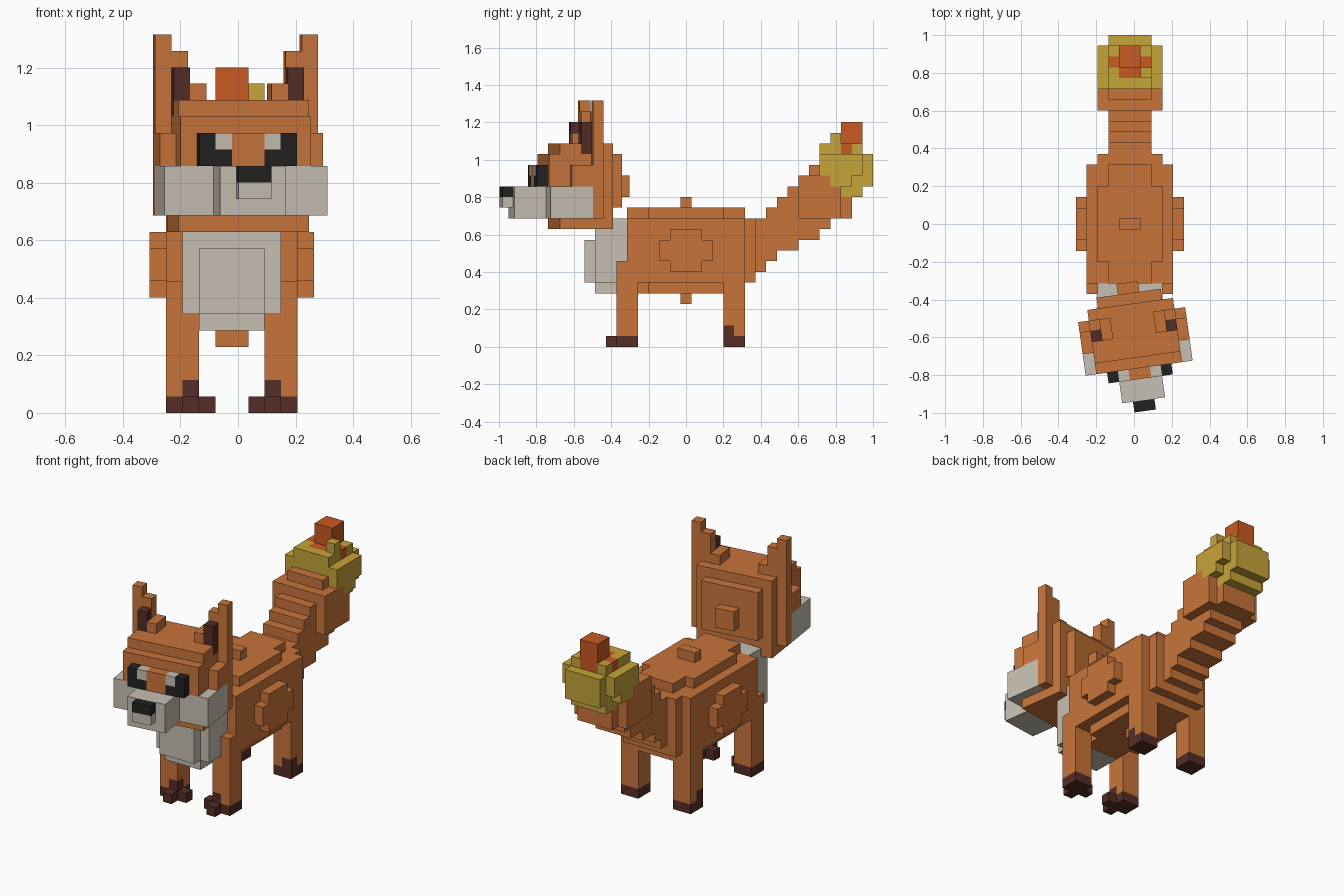
import bpy
import bmesh
import math
from mathutils import Matrix, Vector

if "Cube" in bpy.data.objects:
    bpy.data.objects.remove(bpy.data.objects["Cube"], do_unlink=True)

UNIT = 0.0572  # edge of one block


def make_material(name, colour):
    material = bpy.data.materials.new(name)
    material.use_nodes = True
    material.diffuse_color = (*colour, 1)
    material.node_tree.nodes["Principled BSDF"].inputs["Base Color"].default_value = (*colour, 1)
    return material


orange = make_material("orange fur", (.58, .175, .042))
brown = make_material("dark brown", (.09, .026, .019))
cream = make_material("cream fur", (.57, .52, .445))
black = make_material("black", (.016, .016, .017))
gold = make_material("gold", (.57, .37, .042))
flame = make_material("red orange", (.58, .10, .016))


def block(grid, part, material, x, y, z, mirror=False):
    """Fill a box of cells; a single number for x means a half width."""
    x = x if isinstance(x, tuple) else (-x, x)
    for i in range(*x):
        for j in range(*y):
            for k in range(*z):
                grid[i, j, k] = (part, material)
                if mirror:
                    grid[-i - 1, j, k] = (part, material)


def build(grid, frame):
    """Turn the outer faces of the filled cells into one object per part."""
    for part in dict.fromkeys(p for p, m in grid.values()):
        bm, verts, materials = bmesh.new(), {}, []

        def vertex(corner):
            if corner not in verts:
                verts[corner] = bm.verts.new(frame @ (Vector(corner) * UNIT))
            return verts[corner]

        for cell, (owner, material) in grid.items():
            if owner != part:
                continue
            if material not in materials:
                materials.append(material)
            for axis in range(3):
                for side in (0, 1):
                    near = list(cell)
                    near[axis] += 2 * side - 1
                    if tuple(near) in grid:
                        continue
                    u, w = (axis + 1) % 3, (axis + 2) % 3
                    ring = []
                    for du, dw in ((0, 0), (1, 0), (1, 1), (0, 1)):
                        corner = list(cell)
                        corner[axis] += side
                        corner[u] += du
                        corner[w] += dw
                        ring.append(vertex(tuple(corner)))
                    face = bm.faces.new(ring if side else ring[::-1])
                    face.material_index = materials.index(material)
        mesh = bpy.data.meshes.new(part)
        bm.to_mesh(mesh)
        bm.free()
        for material in materials:
            mesh.materials.append(material)
        bpy.context.collection.objects.link(bpy.data.objects.new(part, mesh))


# Torso: stepped layers with small caps on every side
body = {}
block(body, "torso", orange, x=3, y=(-5, 7), z=(6, 12))
block(body, "torso", orange, x=4, y=(-5, 6), z=(6, 12))
for layer in (5, 12):
    block(body, "torso", orange, x=3, y=(-3, 4), z=(layer, layer + 1))
    block(body, "torso", orange, x=2, y=(-5, 6), z=(layer, layer + 1))
block(body, "torso", orange, x=1, y=(0, 1), z=(4, 14))
block(body, "torso", orange, x=5, y=(-2, 3), z=(8, 10))
block(body, "torso", orange, x=5, y=(-1, 2), z=(7, 11))

# Chest bib
block(body, "chest", cream, x=3, y=(-7, -5), z=(6, 12))
block(body, "chest", cream, x=3, y=(-8, -6), z=(6, 11))
block(body, "chest", cream, x=2, y=(-8, -5), z=(5, 6))
block(body, "chest", cream, x=2, y=(-9, -8), z=(6, 10))

# Legs and paws
block(body, "front_legs", orange, x=(2, 4), y=(-6, -4), z=(1, 6), mirror=True)
block(body, "front_legs", orange, x=(3, 4), y=(-6, -4), z=(6, 8), mirror=True)
block(body, "hind_legs", orange, x=(2, 4), y=(4, 6), z=(1, 7), mirror=True)
block(body, "front_paws", brown, x=(2, 4), y=(-6, -4), z=(0, 1), mirror=True)
block(body, "front_paws", brown, x=(2, 3), y=(-7, -6), z=(0, 1), mirror=True)
block(body, "front_paws", brown, x=(1, 2), y=(-6, -5), z=(0, 1), mirror=True)
block(body, "front_paws", brown, x=(2, 3), y=(-6, -5), z=(1, 2), mirror=True)
block(body, "hind_paws", brown, x=(2, 4), y=(4, 6), z=(0, 1), mirror=True)
block(body, "hind_paws", brown, x=(3, 4), y=(4, 5), z=(1, 2), mirror=True)

# Tail: rising columns, thicker toward the tip
tail_columns = [(7, 12), (8, 13), (9, 14), (9, 15), (10, 16), (10, 17), (11, 17), (12, 16), (12, 15)]
for step, span in enumerate(tail_columns):
    block(body, "tail", orange, x=2, y=(7 + step, 8 + step), z=span)
block(body, "tail", orange, x=3, y=(11, 15), z=(12, 16))

# Glowing tail tip
block(body, "tail_tip", gold, x=2, y=(13, 14), z=(16, 19))
block(body, "tail_tip", gold, x=2, y=(14, 15), z=(15, 19))
block(body, "tail_tip", gold, x=2, y=(15, 17), z=(14, 19))
block(body, "tail_tip", gold, x=3, y=(13, 17), z=(16, 18))
block(body, "tail_tip", gold, x=3, y=(14, 16), z=(15, 18))
block(body, "tail_tip", gold, x=2, y=(17, 18), z=(15, 18))
block(body, "tail_tip", gold, x=(1, 2), y=(14, 15), z=(19, 20))
block(body, "tail_flame", flame, x=1, y=(14, 17), z=(18, 19))
block(body, "tail_flame", flame, x=2, y=(15, 16), z=(18, 19))
block(body, "tail_flame", flame, x=1, y=(15, 17), z=(19, 21))
build(body, Matrix.Translation((-0.0215, -UNIT / 2, 0)))

# Skull
head = {}
block(head, "skull", orange, x=4, y=(-4, 1), z=(11, 12))
block(head, "skull", orange, x=4, y=(-5, 1), z=(12, 18))
block(head, "skull", orange, x=4, y=(-4, 1), z=(18, 19))
block(head, "skull", orange, x=5, y=(-3, 0), z=(12, 17))
block(head, "skull", orange, x=3, y=(1, 2), z=(13, 18))
block(head, "skull", orange, x=1, y=(2, 3), z=(14, 16))
block(head, "skull", orange, x=1, y=(-6, -5), z=(15, 17))

# Cheeks, muzzle and nose
block(head, "cheeks", cream, x=5, y=(-5, -1), z=(12, 15))
block(head, "muzzle", cream, x=2, y=(-8, -5), z=(12, 15))
block(head, "muzzle", cream, x=1, y=(-9, -8), z=(13, 14))
block(head, "nose", black, x=1, y=(-9, -8), z=(14, 15))

# Eyes
block(head, "eyes", black, x=(1, 3), y=(-6, -5), z=(15, 17), mirror=True)
block(head, "eyes", cream, x=(1, 2), y=(-6, -5), z=(16, 17), mirror=True)

# Ears with dark inner faces
block(head, "ears", orange, x=(4, 5), y=(-1, 0), z=(17, 23), mirror=True)
block(head, "ears", orange, x=(3, 4), y=(-1, 0), z=(18, 22), mirror=True)
block(head, "ears", orange, x=(2, 3), y=(-2, 0), z=(19, 20), mirror=True)
block(head, "inner_ears", brown, x=(3, 4), y=(-2, -1), z=(18, 21), mirror=True)

# The head is turned slightly to its left
build(head, Matrix.Translation((-0.0125, -0.48, 0)) @ Matrix.Rotation(math.radians(8), 4, "Z"))
